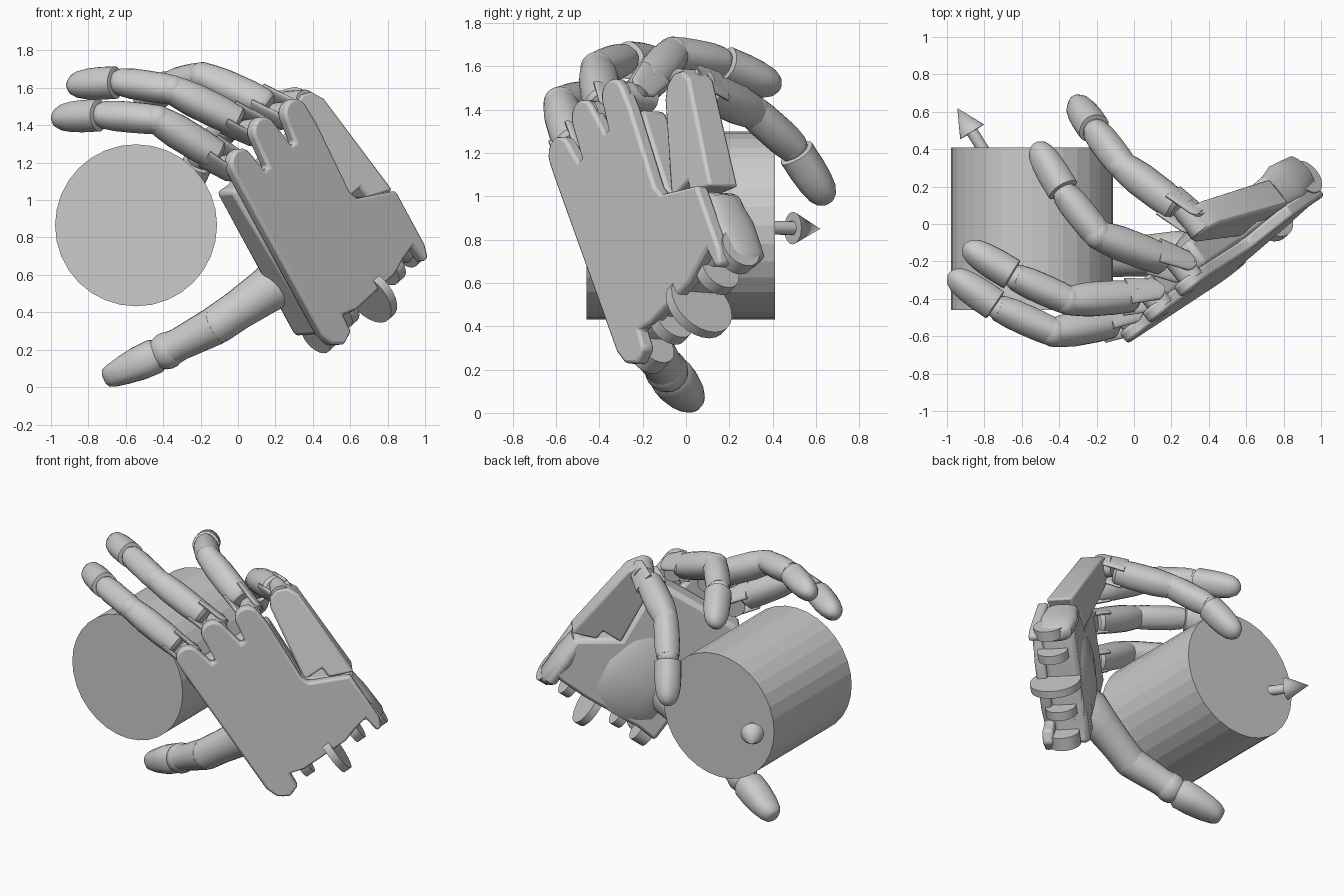
import bpy, bmesh, math
from mathutils import Vector as V, Matrix

if "Cube" in bpy.data.objects:
    bpy.data.objects.remove(bpy.data.objects["Cube"])

# Hand frame: U across the palm, W along it, N out of the back of the hand
U, W, N = V((.622, .532, .574)), V((-.48, -.32, .817)), V((.618, -.784, .058))
ORIGIN = V((.77, -.043, .503))


def local(u, v, n):
    return ORIGIN + U * u + W * v + N * n


def finish(name, bm, smooth=35):
    bmesh.ops.recalc_face_normals(bm, faces=bm.faces)
    me = bpy.data.meshes.new(name)
    bm.to_mesh(me)
    bm.free()
    ob = bpy.data.objects.new(name, me)
    bpy.context.collection.objects.link(ob)
    if smooth:
        bpy.ops.object.select_all(action='DESELECT')
        ob.select_set(True)
        bpy.context.view_layer.objects.active = ob
        bpy.ops.object.shade_smooth_by_angle(angle=math.radians(smooth))
    return ob


def skin(name, rings, smooth=35):
    bm = bmesh.new()
    rows = [[bm.verts.new(p) for p in r] for r in rings]
    k = len(rows[0])
    for a, b in zip(rows, rows[1:]):
        for i in range(k):
            bm.faces.new((a[i], a[(i + 1) % k], b[(i + 1) % k], b[i]))
    bm.faces.new(rows[0][::-1])
    bm.faces.new(rows[-1])
    return finish(name, bm, smooth)


def loft(name, a, b, side, prof, square=.85, k=20):
    """Rounded-square sections (t, half width, half height) along a-b."""
    d = b - a
    side = (side - d * side.dot(d) / d.length_squared).normalized()
    up = d.normalized().cross(side)
    rings = []
    for t, w, h in prof:
        ring = []
        for i in range(k):
            c, s = math.cos(i * math.tau / k), math.sin(i * math.tau / k)
            x = math.copysign(abs(c) ** square, c) * w
            y = math.copysign(abs(s) ** square, s) * h
            ring.append(a + d * t + side * x + up * y)
        rings.append(ring)
    return skin(name, rings, 40)


def rod(name, a, b, r0, r1=None, k=24, smooth=35):
    bm = bmesh.new()
    d = b - a
    rot = d.to_track_quat('Z', 'Y').to_matrix().to_4x4()
    bmesh.ops.create_cone(bm, cap_ends=True, segments=k, radius1=r0,
                          radius2=r0 if r1 is None else r1, depth=d.length,
                          matrix=Matrix.Translation((a + b) / 2) @ rot)
    return finish(name, bm, smooth)


def ball(name, c, r):
    bm = bmesh.new()
    bmesh.ops.create_uvsphere(bm, u_segments=18, v_segments=10, radius=r,
                              matrix=Matrix.Translation(c))
    return finish(name, bm, 60)


def slab(name, outline, top, bottom, bevel=.015):
    """Extrude a palm outline between two depth functions."""
    ob = skin(name, [[local(u, v, f(v)) for u, v in outline] for f in (bottom, top)])
    m = ob.modifiers.new("edge", 'BEVEL')
    m.width, m.segments, m.limit_method = bevel, 2, 'ANGLE'
    return ob


# Held cylinder with a direction arrow
C = V((-.545, -.02, .865))
rod("held_cylinder", V((-.545, -.46, .865)), V((-.545, .41, .865)), .433, k=32, smooth=0)
tip = V((-.945, .62, .85))
d = (tip - C).normalized()
rod("arrow_shaft", C, tip - d * .14, .032, k=16)
rod("arrow_head", tip - d * .15, tip, .075, 0, k=24)

# Back plate with rounded knuckle lobes
outline = [(-.45, -.02), (-.475, .06), (-.44, 1.03)]
for cu, cv in ((-.355, 1.083), (-.125, 1.13), (.108, 1.083)):
    for i in range(9):
        a = math.pi * (1 - i / 8)
        outline.append((cu + .08 * math.cos(a), cv + .015 + .08 * math.sin(a)))
    if cu < .1:
        outline += [(cu + .1, .98), (cu + .13, .98)]
outline += [(.19, .98), (.15, .56), (.17, .5), (.41, .38), (.395, .04), (.37, -.03), (.33, -.03),
            (.32, .08), (.22, .06), (.13, .03), (-.2, .03), (-.29, .06),
            (-.3, -.04), (-.38, -.07)]
slab("palm_back_plate", outline, lambda v: .01, lambda v: -.06)

# Palm body behind the plate
body = [(-.45, .04), (-.46, 1.0), (-.4, .99), (.19, .98), (.15, .52), (.4, .36),
        (.4, .08), (.3, .06), (.1, .05), (-.3, .06)]
slab("palm_body", body, lambda v: -.05, lambda v: -.28 + .07 * v, .03)
loft("palm_bulge", local(-.12, .06, -.22), local(-.12, .72, -.19), U,
     [(0, .2, .05), (.15, .27, .09), (.45, .29, .1), (.75, .25, .07), (1, .15, .03)], 1)

# Folded metacarpal of the outer finger
meta = [(.14, .5), (.28, .5), (.28, .43), (.435, .37), (.435, .98), (.40, 1.05), (.335, 1.08),
        (.27, 1.06), (.235, 1.0)]
slab("outer_metacarpal", meta, lambda v: -.05 - .2 * (v - .37), lambda v: -.22 - .17 * (v - .37))

# Wrist hinge lugs and centre disc, all across U
for i, (u, w, r, v) in enumerate(((-.39, .09, .1, .02), (-.2, .06, .1, .04), (.01, .05, .165, -.01),
                                  (.2, .06, .1, .04), (.37, .07, .1, .04))):
    rod(f"wrist_lug_{i}", local(u - w / 2, v, -.12), local(u + w / 2, v, -.12), r)
loft("wrist_corner_knob", local(.36, -.02, -.16), local(.36, .34, -.15), U,
     [(0, .04, .06), (.1, .06, .11), (.6, .06, .13), (1, .05, .1)])

# Finger joints: base, middle joint, end joint, tip
fingers = {
    "first_finger": ((-.02, -.51, 1.18), (-.43, -.58, 1.43), (-.71, -.455, 1.455), (-.99, -.265, 1.44)),
    "second_finger": ((.10, -.38, 1.37), (-.35, -.41, 1.59), (-.62, -.29, 1.63), (-.91, -.115, 1.615)),
    "third_finger": ((.26, -.23, 1.46), (-.19, -.06, 1.66), (-.36, .15, 1.62), (-.53, .43, 1.50)),
    "fourth_finger": ((.31, .03, 1.52), (-.06, .31, 1.39), (-.2, .49, 1.23), (-.32, .66, .97)),
}
TIP = [(0, .06, .06), (.02, .084, .082), (.35, .084, .082), (.6, .08, .076), (.8, .07, .064),
       (.92, .052, .046), (.98, .028, .025), (1, .01, .01)]
for name, pts in fingers.items():
    a, b, c, e = (V(p) for p in pts)
    side = (b - a).cross(c - b).normalized()
    # knuckle swivel, hinge pin and the two fork prongs
    rod(name + "_knuckle", a - N * .08, a + N * .085, .066)
    rod(name + "_hinge", a - side * .07, a + side * .07, .045)
    for s in (-1, 1):
        o = side * s * .062
        loft(name + "_fork", a + o - (b - a) * .06, a + o + (b - a) * .34, side,
             [(0, .014, .04), (.15, .016, .065), (1, .018, .08)])
    loft(name + "_proximal", a, b, side,
         [(.2, .06, .06), (.24, .08, .08), (.45, .086, .088), (.75, .086, .09), (.9, .08, .082), (1, .074, .074)])
    ball(name + "_joint", b, .078)
    loft(name + "_middle", b, c, side,
         [(0, .074, .072), (.2, .079, .076), (.5, .078, .08), (.8, .079, .076), (1.05, .07, .068)])
    ball(name + "_end_joint", c, .071)
    loft(name + "_fingertip", c + (e - c) * .1, e, side, TIP)

# Thumb: long smooth link, joint and tip
t0, t1, t2, t3 = V((.24, -.16, .575)), V((-.12, -.18, .33)), V((-.38, -.09, .195)), V((-.71, .03, .045))
tside = V((.3, .9, .1))
loft("thumb_base", t0 + (t0 - t1) * .3, t1, tside,
     [(0, .1, .1), (.2, .125, .14), (.45, .118, .12), (.75, .108, .107), (1, .104, .105)], 1)
ball("thumb_middle_joint", t1, .103)
loft("thumb_middle", t1, t2, tside,
     [(0, .103, .104), (.4, .1, .096), (.75, .093, .088), (1, .096, .095)], 1)
ball("thumb_end_joint", t2, .1)
loft("thumb_tip", t2, t3, tside,
     [(.1, .08, .07), (.2, .1, .095), (.45, .1, .092), (.7, .092, .078), (.88, .075, .064),
      (.97, .05, .052), (1, .03, .035)])
